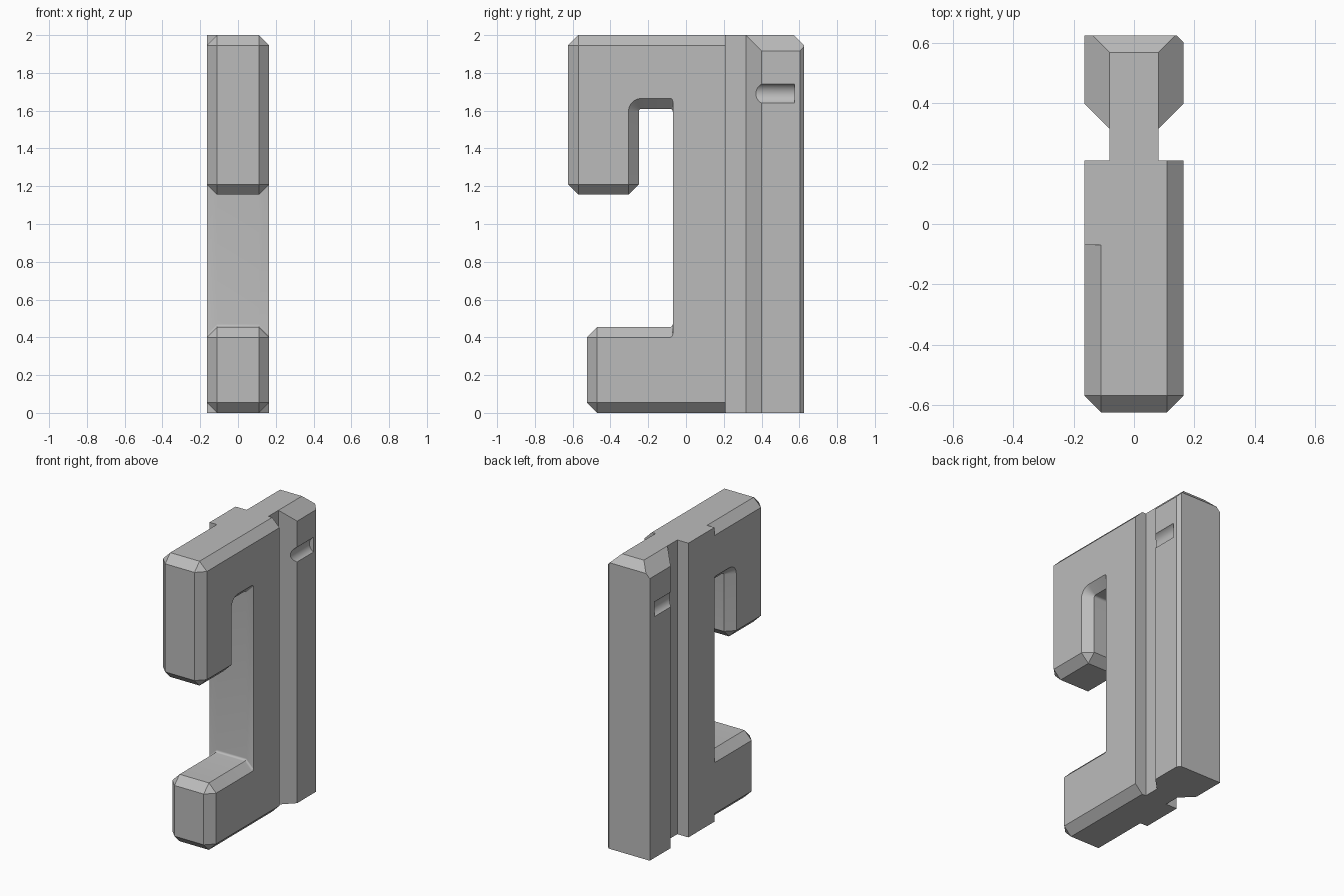
import bpy, bmesh
from math import sin, cos, radians, pi
from mathutils import Matrix

if "Cube" in bpy.data.objects:
    bpy.data.objects.remove(bpy.data.objects["Cube"])

grey = bpy.data.materials.new("mid grey")
grey.use_nodes = True
colour = (0.5, 0.5, 0.5, 1)
grey.diffuse_color = colour
grey.node_tree.nodes["Principled BSDF"].inputs["Base Color"].default_value = colour


def finish(bm, name):
    bmesh.ops.recalc_face_normals(bm, faces=bm.faces)
    mesh = bpy.data.meshes.new(name)
    bm.to_mesh(mesh)
    bm.free()
    obj = bpy.data.objects.new(name, mesh)
    bpy.context.collection.objects.link(obj)
    mesh.materials.append(grey)
    return obj


def smooth(obj):
    bpy.ops.object.select_all(action='DESELECT')
    obj.select_set(True)
    bpy.context.view_layer.objects.active = obj
    bpy.ops.object.shade_smooth_by_angle(angle=radians(30))


W, C = 0.165, 0.055          # half width, chamfer size
SPINE, BACK = -0.07, 0.21    # front and back of the spine
R = 0.015                    # inner fillet

# Clamp outline: (y, z, inward shift y, z, chamfered on the -x side)
outline = [
    (BACK, 0, 0, C, False), (SPINE, 0, 0, C, False), (SPINE, 0, 0, C, True),
    (-0.47, 0, 0, C, True), (-0.525, C, C, 0, True),
    (-0.525, 0.40, C, 0, True), (-0.47, 0.455, 0, -C, True)]


def fillet(cy, cz, start, end, shift):
    for i in range(7):
        a = radians(start + (end - start) * i / 6)
        dy, dz = shift(a)
        outline.append((cy + R * cos(a), cz + R * sin(a), dy, dz, True))


fillet(SPINE - R, 0.455 + R, -90, 0, lambda a: (0, -C))
fillet(SPINE - R, 1.61 - R, 0, 90, lambda a: (0, C))
fillet(-0.25 + R, 1.61 - R, 90, 180, lambda a: (C * cos(a), C * sin(a)))
outline += [
    (-0.25, 1.21, -C, 0, True), (-0.305, 1.155, 0, C, True),
    (-0.57, 1.155, 0, C, True), (-0.625, 1.21, C, 0, True),
    (-0.625, 1.945, C, 0, True), (-0.57, 2, 0, -C, True),
    (SPINE, 2, 0, -C, True), (SPINE, 2, 0, -C, False), (BACK, 2, 0, -C, False)]

# Clamp body: loft from chamfered side, through the core, to the other side
bm = bmesh.new()
rings = []
for x in (-W, -W + C, W - C, W):
    ring = []
    for y, z, dy, dz, left in outline:
        k = 1 if x == W or (x == -W and left) else 0
        ring.append(bm.verts.new((x, y + k * dy, z + k * dz)))
    rings.append(ring)
n = len(outline)
for a, b in zip(rings, rings[1:]):
    for i in range(n):
        j = (i + 1) % n
        bm.faces.new((a[i], a[j], b[j], b[i]))
bm.faces.new(rings[0])
bm.faces.new(rings[-1])
bmesh.ops.remove_doubles(bm, verts=bm.verts, dist=1e-5)
smooth(finish(bm, "clamp_body"))

# Dovetail rail on the back, one rear corner trimmed
bm = bmesh.new()
N = 0.082
section = [(-N, BACK), (N, BACK), (N, 0.317), (W, 0.40), (W, 0.603), (0.143, 0.625),
           (-W, 0.625), (-W, 0.40), (-N, 0.317)]
base = bm.faces.new([bm.verts.new((x, y, 0)) for x, y in section])
top = bmesh.ops.extrude_face_region(bm, geom=[base])
bmesh.ops.translate(bm, vec=(0, 0, 2),
                    verts=[v for v in top["geom"] if isinstance(v, bmesh.types.BMVert)])
# Sloped top edges
for point, normal in (((N, 0, 2), (1, 0, 1)), ((-N, 0, 2), (-1, 0, 1)),
                      ((0, 0.57, 2), (0, 1, 1))):
    cut = bmesh.ops.bisect_plane(bm, geom=bm.verts[:] + bm.edges[:] + bm.faces[:],
                                 plane_co=point, plane_no=normal, clear_outer=True)
    edges = [e for e in bm.edges if e.is_boundary]
    bmesh.ops.holes_fill(bm, edges=edges)
rail = finish(bm, "dovetail_rail")

# Rounded detent groove on each flank of the rail
for side in (-1, 1):
    bm = bmesh.new()
    place = Matrix.Translation((side * 0.192, 0.4375, 1.69)) @ Matrix.Rotation(pi / 2, 4, 'X')
    bmesh.ops.create_cone(bm, cap_ends=True, segments=48, radius1=0.057, radius2=0.057,
                          depth=0.275, matrix=place)
    cutter = finish(bm, "groove_cutter")
    cutter.hide_render = True
    mod = rail.modifiers.new("groove", 'BOOLEAN')
    mod.operation, mod.solver, mod.object = 'DIFFERENCE', 'EXACT', cutter
    bpy.context.view_layer.objects.active = rail
    bpy.ops.object.modifier_apply(modifier=mod.name)
    bpy.data.objects.remove(cutter)
smooth(rail)
